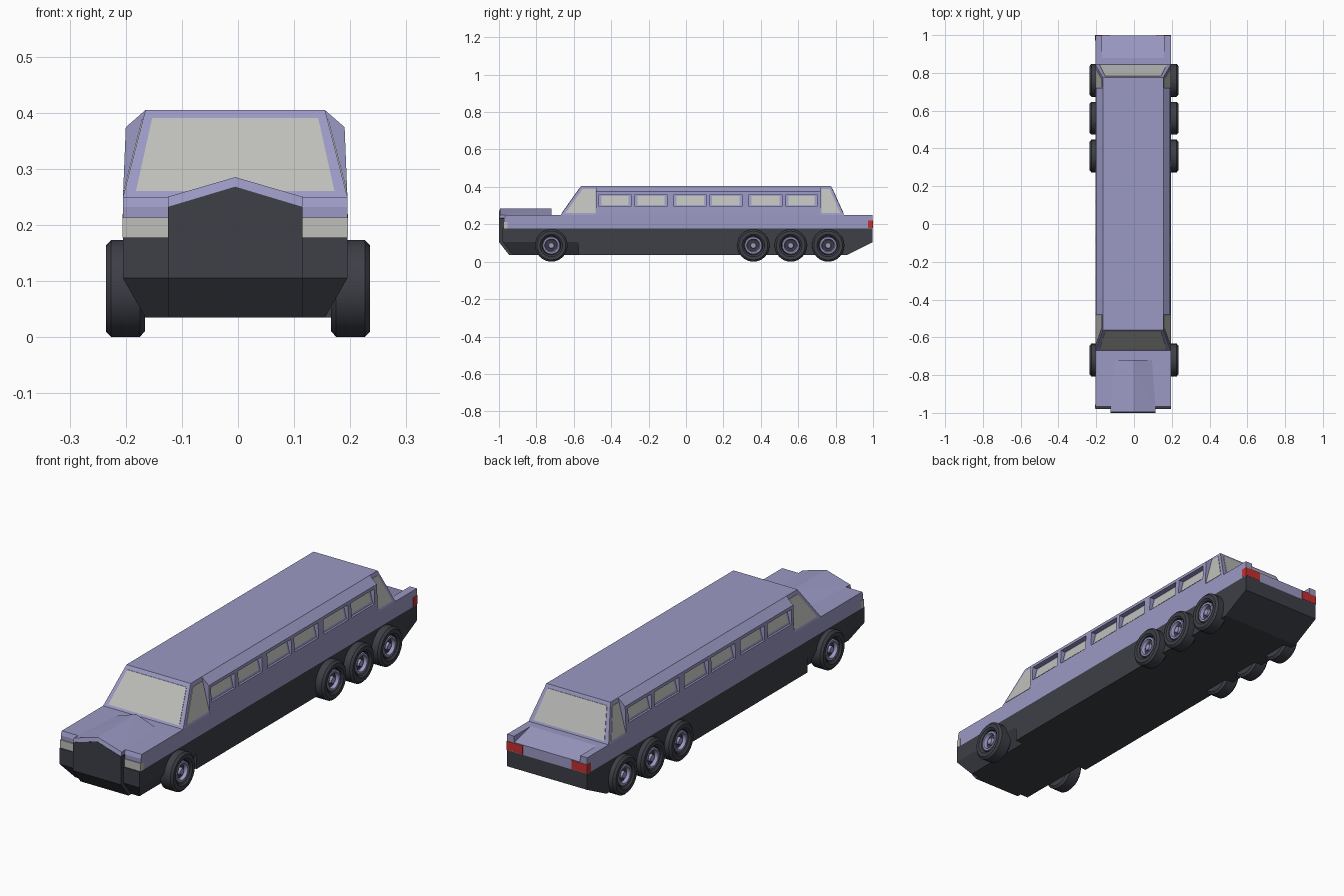
import bpy, bmesh, math

if "Cube" in bpy.data.objects:
    bpy.data.objects.remove(bpy.data.objects["Cube"])

CX = -0.005  # body sits slightly off the wheel centre line


def material(name, rgb):
    m = bpy.data.materials.new(name)
    m.diffuse_color = (*rgb, 1)
    m.use_nodes = True
    m.node_tree.nodes["Principled BSDF"].inputs["Base Color"].default_value = m.diffuse_color
    return m


PAINT = material("lavender_paint", (0.33, 0.32, 0.55))
DARK = material("dark_trim", (0.047, 0.05, 0.062))
GLASS = material("pale_glass", (0.52, 0.52, 0.5))
RED = material("red_lamp", (0.57, 0.03, 0.03))


def finish(bm, name, mat):
    bmesh.ops.recalc_face_normals(bm, faces=bm.faces)
    me = bpy.data.meshes.new(name)
    bm.to_mesh(me)
    bm.free()
    ob = bpy.data.objects.new(name, me)
    bpy.context.collection.objects.link(ob)
    me.materials.append(mat)
    return ob


def add_hull(bm, pts):
    verts = [bm.verts.new((x + CX, y, z)) for x, y, z in pts]
    bmesh.ops.convex_hull(bm, input=verts)


def hull(name, pts, mat):
    """Flat-faced convex solid around a few corner points."""
    bm = bmesh.new()
    add_hull(bm, pts)
    bmesh.ops.dissolve_limit(bm, angle_limit=0.01, verts=bm.verts, edges=bm.edges)
    return finish(bm, name, mat)


def sym(pts):
    return [(s * x, y, z) for x, y, z in pts for s in (-1, 1)]


def box(x0, x1, y0, y1, z0, z1):
    return [(x, y, z) for x in (x0, x1) for y in (y0, y1) for z in (z0, z1)]


def lathe(name, profile, side, y, z, mat, seg=32):
    """Spin an (x, radius) profile about the wheel axle."""
    bm = bmesh.new()
    vs = [bm.verts.new((side * x, y, z + r)) for x, r in profile]
    es = [bm.edges.new(p) for p in zip(vs, vs[1:])]
    bmesh.ops.spin(bm, geom=vs + es, cent=(0, y, z), axis=(1, 0, 0),
                   angle=math.tau, steps=seg, use_merge=True)
    bmesh.ops.remove_doubles(bm, verts=bm.verts, dist=1e-5)
    ob = finish(bm, name, mat)
    bpy.ops.object.select_all(action='DESELECT')
    ob.select_set(True)
    bpy.context.view_layer.objects.active = ob
    bpy.ops.object.shade_smooth_by_angle(angle=math.radians(35))
    return ob


# Dark lower body, with a narrower nose section
Z0, ZL, ZM, ZB, ZR = 0.035, 0.105, 0.177, 0.25, 0.405
hull("lower_body", sym([(.2, -.575, Z0), (.2, -.575, ZM), (.2, .998, ZM),
                        (.2, .998, ZL), (.2, .86, Z0)]), DARK)
hull("front_chassis", sym([(.2, -.98, ZM), (.2, -.98, ZL), (.16, -.925, Z0),
                           (.2, -.57, ZM), (.2, -.57, ZL), (.16, -.57, Z0)]), DARK)

# Grille with peaked top
hull("grille", sym([(.12, -1, .232), (.12, -1, ZL), (.12, -.945, Z0), (.12, -.9, Z0),
                    (.12, -.9, .232)]) + [(0, -1, .268), (0, -.9, .268)], DARK)

# Painted upper body, hood ridge, trunk and rear fins
hull("upper_body", sym([(.2, -.972, ZM), (.2, -.972, .232), (.2, -.965, ZB),
                        (.2, .88, ZB), (.2, .88, ZM)]), PAINT)
hull("hood_ridge", sym([(.12, -.999, .2325), (.12, -.994, ZB), (.1, -.72, ZB), (.1, -.72, .232)])
     + [(0, -.999, .2685), (0, -.994, .285), (0, -.72, .285)], PAINT)
hull("trunk_lid", sym([(.165, .88, ZB), (.165, .88, ZM), (.165, .998, .222),
                       (.165, .998, ZM)]), PAINT)
for s, side in ((-1, "left"), (1, "right")):
    hull(side + "_rear_fin", box(s * .165, s * .2, .88, .998, ZM, ZB), PAINT)
    hull(side + "_headlight", box(s * .12, s * .201, -.976, -.955, ZM, .213), GLASS)
    hull(side + "_tail_light", box(s * .122, s * .201, .972, 1, .179, .219), RED)

# Cabin
hull("cabin", sym([(.2, -.67, ZB), (.2, .845, ZB), (.16, -.56, ZR), (.16, .775, ZR)]), PAINT)

# Boxed-out side walls with six window openings through them
WINDOWS = [(-.465, -.295), (-.272, -.102), (-.064, .107),
           (.128, .299), (.337, .513), (.535, .7)]
walls = hull("side_walls", sym([(x, y, z) for y in (-.48, .72)
             for x, z in ((.2, ZB), (.195, .374), (.16, .4045))]), PAINT)
bm = bmesh.new()
for a, b in WINDOWS:
    add_hull(bm, box(-.3, .3, a, b, .294, .36))
cutter = finish(bm, "window_cutter", PAINT)
cutter.hide_render = True
mod = walls.modifiers.new("openings", 'BOOLEAN')
mod.operation, mod.solver, mod.object = 'DIFFERENCE', 'EXACT', cutter
bpy.context.view_layer.objects.active = walls
bpy.ops.object.modifier_apply(modifier=mod.name)
bpy.data.objects.remove(cutter)


def side_glass(name, s, yz):
    """Thin pane lying on the sloped cabin side."""
    def sx(z):
        return .2 - .04 * (z - ZB) / (ZR - ZB)
    hull(name, [(s * (sx(z) + d), y, z) for y, z in yz for d in (-.004, .002)], GLASS)


for s, side in ((-1, "left"), (1, "right")):
    for i, (a, b) in enumerate(WINDOWS):
        a, b = a + .012, b - .012
        side_glass(f"{side}_window_{i + 1}", s, [(a, .304), (b, .304), (b, .351), (a, .351)])
    side_glass(side + "_front_quarter_window", s,
               [(-.645, .26), (-.484, .26), (-.484, .388), (-.552, .388)])
    side_glass(side + "_rear_quarter_window", s,
               [(.724, .26), (.824, .26), (.768, .388), (.724, .388)])


def end_glass(name, y_low, y_high, out):
    """Thin trapezoid pane on a sloped cabin end."""
    pts = []
    for x, z in ((.177, .26), (.148, .39)):
        y = y_low + (y_high - y_low) * (z - ZB) / (ZR - ZB)
        pts += [(x, y + out * .002, z), (x, y - out * .004, z)]
    hull(name, sym(pts), GLASS)


end_glass("windshield", -.67, -.56, -1)
end_glass("rear_window", .845, .775, 1)

# Wheels: one front axle, three rear axles
TYRE = [(.166, 0), (.166, .076), (.175, .0865), (.226, .0865), (.235, .077),
        (.235, .06), (.228, .051), (.214, .048), (.214, 0)]
RIM = [(.213, .048), (.228, .045), (.228, .036), (.213, .030)]
CAP = [(.213, .017), (.225, .014), (.225, 0)]
for i, y in enumerate((-.72, .36, .56, .76)):
    for s, side in ((-1, "left"), (1, "right")):
        for part, prof, mat in (("tyre", TYRE, DARK), ("rim", RIM, PAINT), ("hub_cap", CAP, PAINT)):
            lathe(f"{side}_{part}_{i + 1}", prof, s, y, .0865, mat)
